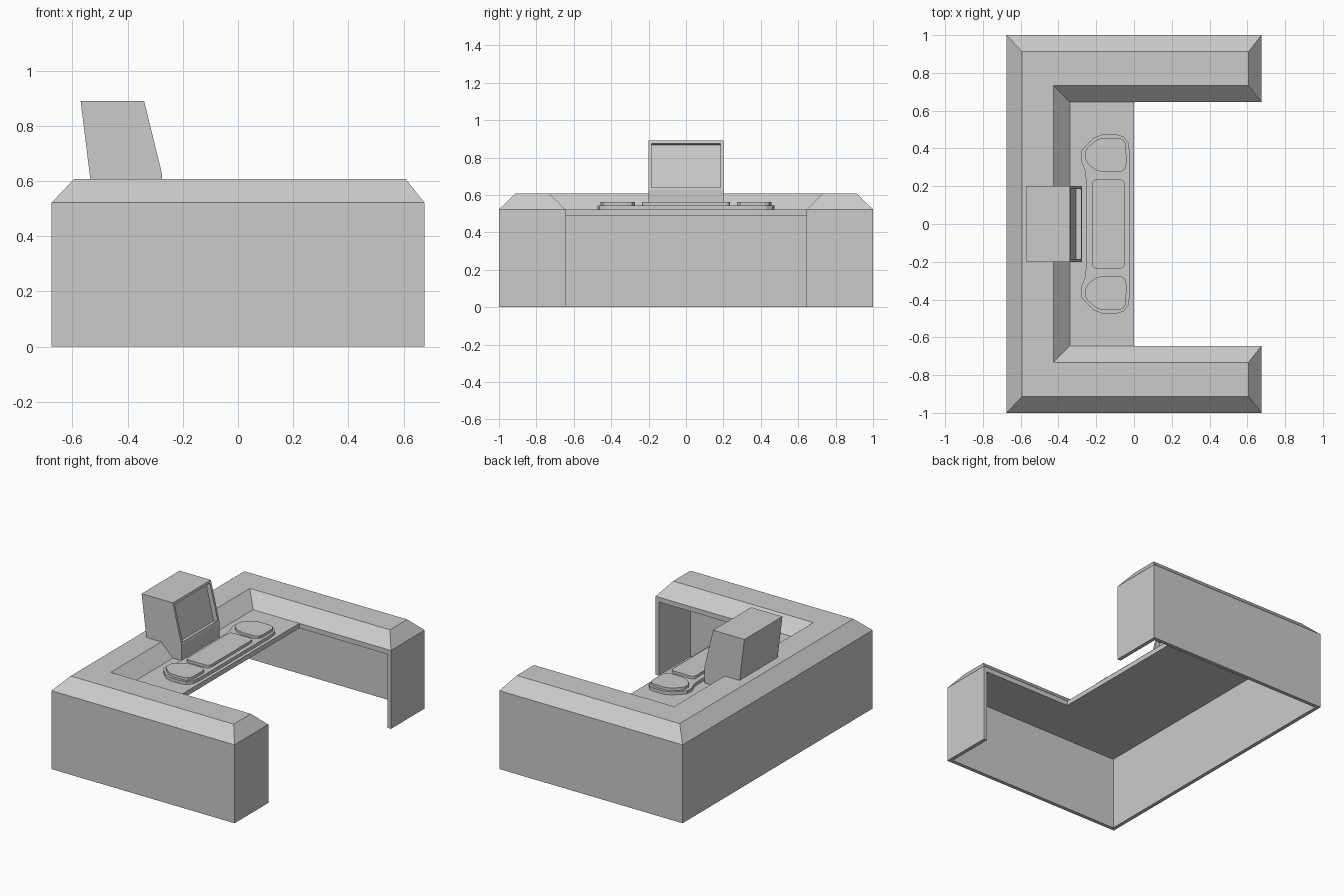
import bpy, bmesh, math

if "Cube" in bpy.data.objects:
    bpy.data.objects.remove(bpy.data.objects["Cube"])


def loft(name, layers, cap_bottom=True):
    """Solid from matching xy outlines stacked at given heights."""
    bm = bmesh.new()
    rings = [[bm.verts.new((x, y, z)) for x, y in pts] for pts, z in layers]
    n = len(rings[0])
    for a, b in zip(rings, rings[1:]):
        for i in range(n):
            j = (i + 1) % n
            bm.faces.new((a[i], a[j], b[j], b[i]))
    bm.faces.new(rings[-1])
    if cap_bottom:
        bm.faces.new(rings[0][::-1])
    return finish(name, bm)


def finish(name, bm):
    bmesh.ops.recalc_face_normals(bm, faces=bm.faces)
    mesh = bpy.data.meshes.new(name)
    bm.to_mesh(mesh)
    bm.free()
    obj = bpy.data.objects.new(name, mesh)
    bpy.context.collection.objects.link(obj)
    return obj


def mirrored(half):
    """Complete an outline given for y > 0 by reflecting it in y."""
    return half + [(x, -y) for x, y in reversed(half)]


def rounded_rect(x0, x1, y0, y1, r, seg=4):
    pts = []
    corners = [(x1 - r, y1 - r), (x0 + r, y1 - r), (x0 + r, y0 + r), (x1 - r, y0 + r)]
    for k, (cx, cy) in enumerate(corners):
        for i in range(seg + 1):
            a = math.pi / 2 * (k + i / seg)
            pts.append((cx + r * math.cos(a), cy + r * math.sin(a)))
    return pts


X, T = 0.675, 0.025      # half width, panel thickness
SLAB, DESK, TOP = 0.49, 0.522, 0.608

# Outer panels with returned ends, open on the inside
walls = mirrored([(X, 0.645), (X, 1), (-X, 1)])
inner = mirrored([(X - T, 0.645), (X - T, 1 - T), (-X + T, 1 - T)])
half = [(-X, 1), (X, 1), (X, 0.645), (X - T, 0.645), (X - T, 1 - T), (-X + T, 1 - T)]
panel = mirrored(half)
loft("outer_panels", [(panel, 0), (panel, DESK)])

# Flat slab: desktop and underside of the counter
slab = mirrored([(0, 0.645), (X - T / 2, 0.645), (X - T / 2, 1 - T / 2), (-X + T / 2, 1 - T / 2)])
loft("desk_slab", [(slab, SLAB), (slab, DESK)])

# Raised counter rim with sloped edges
rim_low = mirrored([(-0.34, 0.645), (X, 0.645), (X, 1), (-X, 1)])
rim_top = mirrored([(-0.425, 0.732), (0.607, 0.732), (0.607, 0.913), (-0.593, 0.913)])
loft("counter_rim", [(rim_low, DESK), (rim_top, TOP)], cap_bottom=False)

# Monitor: side profile extruded in y, with a recessed screen
profile = [(-0.57, 0.89), (-0.34, 0.89), (-0.275, 0.625), (-0.275, DESK),
           (-0.34, DESK), (-0.425, TOP), (-0.535, TOP)]
bm = bmesh.new()
sides = [[bm.verts.new((x, y, z)) for x, z in profile] for y in (-0.2, 0.2)]
bm.faces.new(sides[0])
bm.faces.new(sides[1][::-1])
for i in range(len(profile)):
    j = (i + 1) % len(profile)
    f = bm.faces.new((sides[0][i], sides[0][j], sides[1][j], sides[1][i]))
    if i == 1:
        screen = f
bmesh.ops.recalc_face_normals(bm, faces=bm.faces)
bmesh.ops.inset_region(bm, faces=[screen], thickness=0.022)
normal = screen.normal.copy()
screen_copy = bmesh.ops.extrude_discrete_faces(bm, faces=[screen])["faces"][0]
bmesh.ops.translate(bm, verts=screen_copy.verts, vec=-0.03 * normal)
finish("monitor", bm)

# Control console base plate
base = mirrored([(-0.022, 0.37), (-0.03, 0.43), (-0.055, 0.463), (-0.09, 0.473),
                 (-0.17, 0.473), (-0.215, 0.455), (-0.26, 0.41), (-0.28, 0.385),
                 (-0.282, 0.34), (-0.26, 0.285), (-0.255, 0.24)])
loft("console_base", [(base, DESK), (base, 0.543)])

# Central keyboard plate
keys = rounded_rect(-0.222, -0.05, -0.235, 0.235, 0.022)
loft("keyboard", [(keys, 0.543), (keys, 0.561)])

# Left and right control pads
pad = [(-0.042, 0.42), (-0.055, 0.445), (-0.08, 0.456), (-0.165, 0.456), (-0.2, 0.445),
       (-0.245, 0.405), (-0.258, 0.385), (-0.258, 0.345), (-0.24, 0.312), (-0.2, 0.285),
       (-0.165, 0.274), (-0.07, 0.274), (-0.047, 0.29), (-0.04, 0.32)]
for side, s in (("left", -1), ("right", 1)):
    pts = [(x, s * y) for x, y in pad]
    loft("control_pad_" + side, [(pts, 0.543), (pts, 0.561)])
